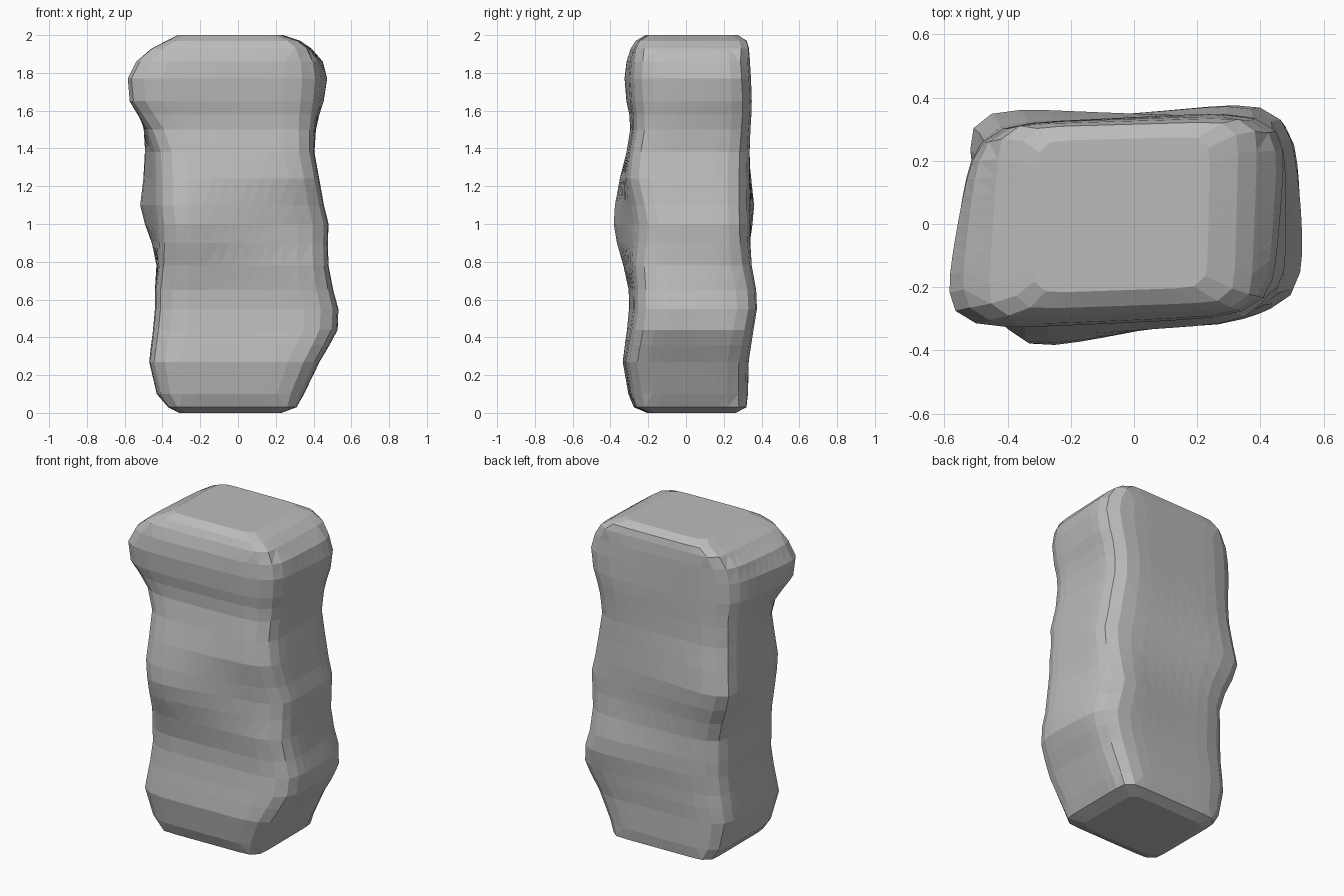
import bpy, bmesh
from math import cos, sin, pi, exp, radians

cube = bpy.data.objects.get("Cube")
if cube:
    bpy.data.objects.remove(cube)

# Weathered grey stone
stone = bpy.data.materials.new("grey_stone")
stone.use_nodes = True
grey = (0.5, 0.5, 0.5, 1)
stone.diffuse_color = grey
stone.node_tree.nodes["Principled BSDF"].inputs["Base Color"].default_value = grey

# Outline of the pillar at each height: z, right-hand, left-hand, front, back
rings = [
    (0, -.31, .23, -.2, .26),
    (.03, -.37, .31, -.27, .315),
    (.1, -.43, .35, -.3, .325),
    (.27, -.47, .44, -.33, .325),
    (.36, -.46, .51, -.32, .33),
    (.44, -.45, .575, -.31, .33),
    (.55, -.44, .6, -.3, .335),
    (.65, -.44, .56, -.3, .335),
    (.78, -.43, .5, -.32, .33),
    (.9, -.44, .48, -.34, .33),
    (1, -.45, .48, -.35, .33),
    (1.1, -.46, .455, -.35, .33),
    (1.24, -.47, .43, -.34, .33),
    (1.38, -.5, .405, -.31, .33),
    (1.5, -.53, .415, -.29, .33),
    (1.58, -.565, .435, -.295, .33),
    (1.65, -.6, .46, -.31, .33),
    (1.77, -.6, .48, -.32, .33),
    (1.86, -.55, .455, -.31, .33),
    (1.93, -.46, .39, -.285, .325),
    (1.97, -.38, .33, -.26, .315),
    (2, -.32, .24, -.21, .27),
]

# Swellings and hollows on the vertical corners: x side, y side, z, shift x, shift y
lumps = [
    (-1, 1, 1.1, -.09, .06),
    (-1, -1, 1, .04, -.05),
    (-1, -1, 1.4, .08, 0),
    (1, 1, .58, -.13, .05),
    (1, -1, .55, -.08, .02),
    (1, -1, 1, 0, .09),
    (-1, 1, 1.72, .12, 0),
    (1, 1, 1.65, 0, .02),
    (1, -1, 1.75, -.05, .02),
]

SIDES = 44


def ring_points(z, left, right, front, back):
    """Rounded-box outline, squarer near the flat ends, pushed by the lumps."""
    near_end = min(z, 2 - z) < .08
    power = 11 if near_end else 6
    for i in range(SIDES):
        c, s = cos(2 * pi * i / SIDES), sin(2 * pi * i / SIDES)
        r = (abs(c) ** power + abs(s) ** power) ** (-1 / power)
        u, v = c * r, s * r
        x = (left + right) / 2 + u * (right - left) / 2
        y = (front + back) / 2 + v * (back - front) / 2
        for sx, sy, height, dx, dy in lumps:
            corner = (max(0, 1 + u * sx) * max(0, 1 + v * sy) / 4) ** 1.5
            weight = corner * exp(-((z - height) / .2) ** 2)
            x += dx * weight
            y += dy * weight
        # the whole block sits slightly turned
        yield (x, y + x * sin(radians(1.5)), z)


# Loft the outlines into one closed pillar
bm = bmesh.new()
loops = [[bm.verts.new(p) for p in ring_points(*ring)] for ring in rings]
for low, high in zip(loops, loops[1:]):
    for i in range(SIDES):
        j = (i + 1) % SIDES
        bm.faces.new((low[i], low[j], high[j], high[i]))
bm.faces.new(reversed(loops[0]))
bm.faces.new(loops[-1])
bmesh.ops.triangulate(bm, faces=[f for f in bm.faces if len(f.verts) == 4])

mesh = bpy.data.meshes.new("stone_pillar")
bm.to_mesh(mesh)
bm.free()
mesh.materials.append(stone)
pillar = bpy.data.objects.new("stone_pillar", mesh)
bpy.context.collection.objects.link(pillar)
